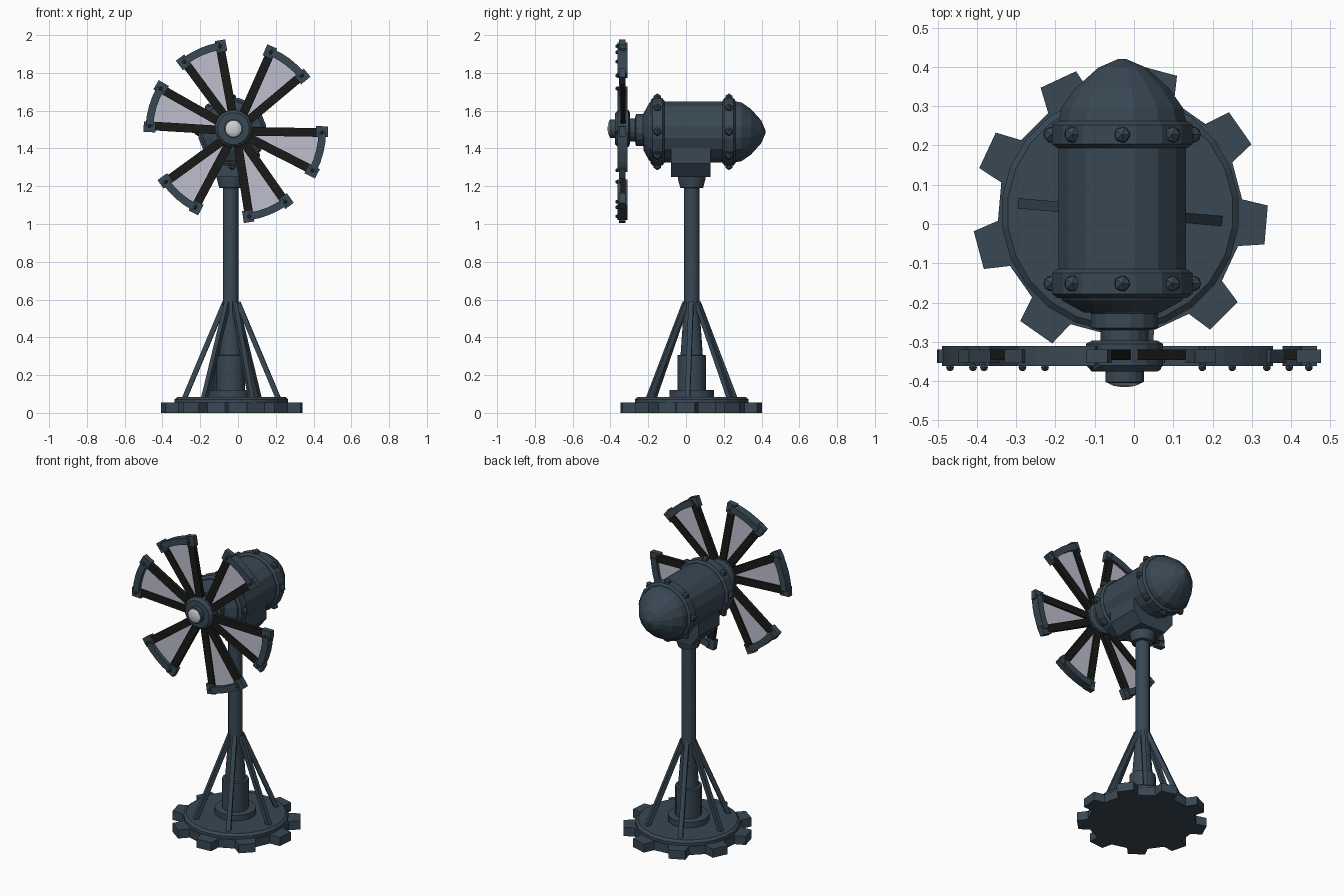
import bpy, bmesh
from math import sin, cos, pi, radians
from mathutils import Vector, Matrix

if "Cube" in bpy.data.objects:
    bpy.data.objects.remove(bpy.data.objects["Cube"])


def material(name, rgb):
    m = bpy.data.materials.new(name)
    m.diffuse_color = (*rgb, 1)
    m.use_nodes = True
    m.node_tree.nodes["Principled BSDF"].inputs["Base Color"].default_value = m.diffuse_color
    return m


SLATE = material("slate metal", (0.040, 0.064, 0.088))
BLACK = material("black frame", (0.010, 0.010, 0.009))
PANEL = material("pale panel", (0.52, 0.52, 0.62))
CAP = material("light cap", (0.62, 0.63, 0.64))


def finish(name, bm, mat):
    bmesh.ops.recalc_face_normals(bm, faces=bm.faces)
    me = bpy.data.meshes.new(name)
    bm.to_mesh(me)
    bm.free()
    me.materials.append(mat)
    ob = bpy.data.objects.new(name, me)
    bpy.context.collection.objects.link(ob)
    return ob


def lathe(name, profile, origin, mat, sides=16, along_y=False, smooth=False):
    """Turn (radius, height) pairs round z, or round y when along_y."""
    bm = bmesh.new()
    rings = []
    for r, h in profile:
        ring = []
        for i in range(sides):
            a = 2 * pi * (i + 0.5) / sides
            u, v = r * cos(a), r * sin(a)
            p = (u, h, v) if along_y else (u, v, h)
            ring.append(bm.verts.new(Vector(p) + Vector(origin)))
        rings.append(ring)
    for a, b in zip(rings, rings[1:]):
        for i in range(sides):
            j = (i + 1) % sides
            bm.faces.new((a[i], a[j], b[j], b[i]))
    bm.faces.new(rings[0])
    bm.faces.new(rings[-1])
    ob = finish(name, bm, mat)
    if smooth:
        for o in bpy.context.selected_objects:
            o.select_set(False)
        ob.select_set(True)
        bpy.context.view_layer.objects.active = ob
        bpy.ops.object.shade_smooth_by_angle(angle=radians(32))
    return ob


def prism(bm, pts, lo, hi, along_y=False):
    """Extrude a flat outline from lo to hi."""
    def at(p, h):
        return (p[0], h, p[1]) if along_y else (p[0], p[1], h)
    a = [bm.verts.new(at(p, lo)) for p in pts]
    b = [bm.verts.new(at(p, hi)) for p in pts]
    bm.faces.new(a)
    bm.faces.new(b)
    for i in range(len(pts)):
        j = (i + 1) % len(pts)
        bm.faces.new((a[i], a[j], b[j], b[i]))


def beam(bm, p, q, w, d):
    """Square bar between two points."""
    p, q = Vector(p), Vector(q)
    rot = (q - p).to_track_quat('Z', 'Y').to_matrix().to_4x4()
    m = Matrix.Translation((p + q) / 2) @ rot @ Matrix.Diagonal((w, d, (q - p).length, 1))
    bmesh.ops.create_cube(bm, size=1, matrix=m)


CX, CY = -0.035, 0.03

# Toothed base plate
pts = []
for k in range(9):
    c = radians(-5 + 40 * k)
    for r, off in ((0.312, -11), (0.376, -7.6), (0.376, 7.6), (0.312, 11)):
        a = c + radians(off)
        pts.append((CX + r * cos(a), CY + r * sin(a)))
bm = bmesh.new()
prism(bm, pts, 0, 0.055)
finish("gear_base", bm, SLATE)
lathe("base_disc", [(0.303, 0.05), (0.303, 0.072), (0.288, 0.085)], (CX, CY, 0), SLATE, 24)

# Mast with stepped foot and flared head
lathe("mast", [(0.12, 0.08), (0.12, 0.12), (0.077, 0.122), (0.077, 0.305), (0.06, 0.307),
               (0.042, 0.56), (0.042, 1.19), (0.062, 1.192), (0.075, 1.24), (0.075, 1.27)],
      (CX - 0.004, CY, 0), SLATE, 16, smooth=True)

# Six slanted struts
bm = bmesh.new()
for k in range(6):
    a = radians(-5 + 60 * k)
    beam(bm, (CX + 0.25 * cos(a), CY + 0.25 * sin(a), 0.075),
         (CX + 0.035 * cos(a), CY + 0.035 * sin(a), 0.585), 0.026, 0.026)
finish("struts", bm, SLATE)

# Saddle under the housing
bm = bmesh.new()
prism(bm, [(CX + x, z) for x, z in ((-0.145, 1.41), (-0.145, 1.32), (-0.09, 1.25),
                                    (0.09, 1.25), (0.145, 1.32), (0.145, 1.41))],
      -0.08, 0.13, True)
finish("saddle", bm, SLATE)

# Housing barrel with domed rear
HX, HZ = -0.03, 1.488
lathe("housing", [(0.10, -0.225), (0.155, -0.195), (0.165, -0.18), (0.165, 0.26), (0.158, 0.295),
                  (0.122, 0.345), (0.062, 0.398), (0.01, 0.42)],
      (HX, 0, HZ), SLATE, 16, True)
for name, y0, y1 in (("front_band", -0.188, -0.115), ("rear_band", 0.193, 0.262)):
    lathe(name, [(0.168, y0), (0.182, y0 + 0.01), (0.182, y1 - 0.01), (0.168, y1)],
          (HX, 0, HZ), SLATE, 16, True)
    bm = bmesh.new()
    for k in range(8):
        a = k * pi / 4
        bmesh.ops.create_icosphere(bm, subdivisions=1, radius=0.023, matrix=Matrix.Translation(
            (HX + 0.18 * cos(a), (y0 + y1) / 2, HZ + 0.18 * sin(a))))
    finish(name + "_bolts", bm, SLATE)

# Shaft, hub and nose
RX, RZ = -0.024, 1.505
lathe("shaft", [(0.1, -0.21), (0.087, -0.228), (0.087, -0.265), (0.062, -0.27), (0.062, -0.31)],
      (RX, 0, 1.498), SLATE, 16, True)
lathe("hub", [(0.085, -0.297), (0.1, -0.305), (0.1, -0.36), (0.085, -0.375), (0.05, -0.376),
              (0.05, -0.402), (0.042, -0.405)], (RX, 0, RZ), SLATE, 16, True)
lathe("nose_cap", [(0.042, -0.39), (0.042, -0.406), (0.028, -0.412), (0.008, -0.415)],
      (RX, 0, RZ), CAP, 12, True)

# Six framed blades
BX, BZ = -0.012, 1.492


def polar(r, a):
    return (BX + r * cos(a), BZ + r * sin(a))


arms, rims, panels = bmesh.new(), bmesh.new(), bmesh.new()
HALF = radians(13)
for deg in (-14, 53, 113.5, 163.5, 229, 292):
    c = radians(deg)
    steps = [c + HALF * t for t in (-1, -0.5, 0, 0.5, 1)]
    prism(panels, [polar(0.085, c - HALF), *[polar(0.445, a) for a in steps],
                   polar(0.085, c + HALF)], -0.338, -0.330, True)
    prism(rims, [polar(0.438, a) for a in steps] + [polar(0.478, a) for a in reversed(steps)],
          -0.362, -0.311, True)
    for s in (-1, 1):
        e = c + s * HALF
        p, q = polar(0.08, e), polar(0.45, e)
        beam(arms, (p[0], -0.333, p[1]), (q[0], -0.333, q[1]), 0.026, 0.046)
        # corner block and its bolt
        p, q = polar(0.425, e + s * 0.012), polar(0.488, e + s * 0.012)
        beam(rims, (p[0], -0.337, p[1]), (q[0], -0.337, q[1]), 0.034, 0.056)
        b = polar(0.457, e)
        bmesh.ops.create_icosphere(rims, subdivisions=1, radius=0.011,
                                   matrix=Matrix.Translation((b[0], -0.365, b[1])))
finish("blade_arms", arms, BLACK)
finish("blade_rims", rims, SLATE)
finish("blade_panels", panels, PANEL)
